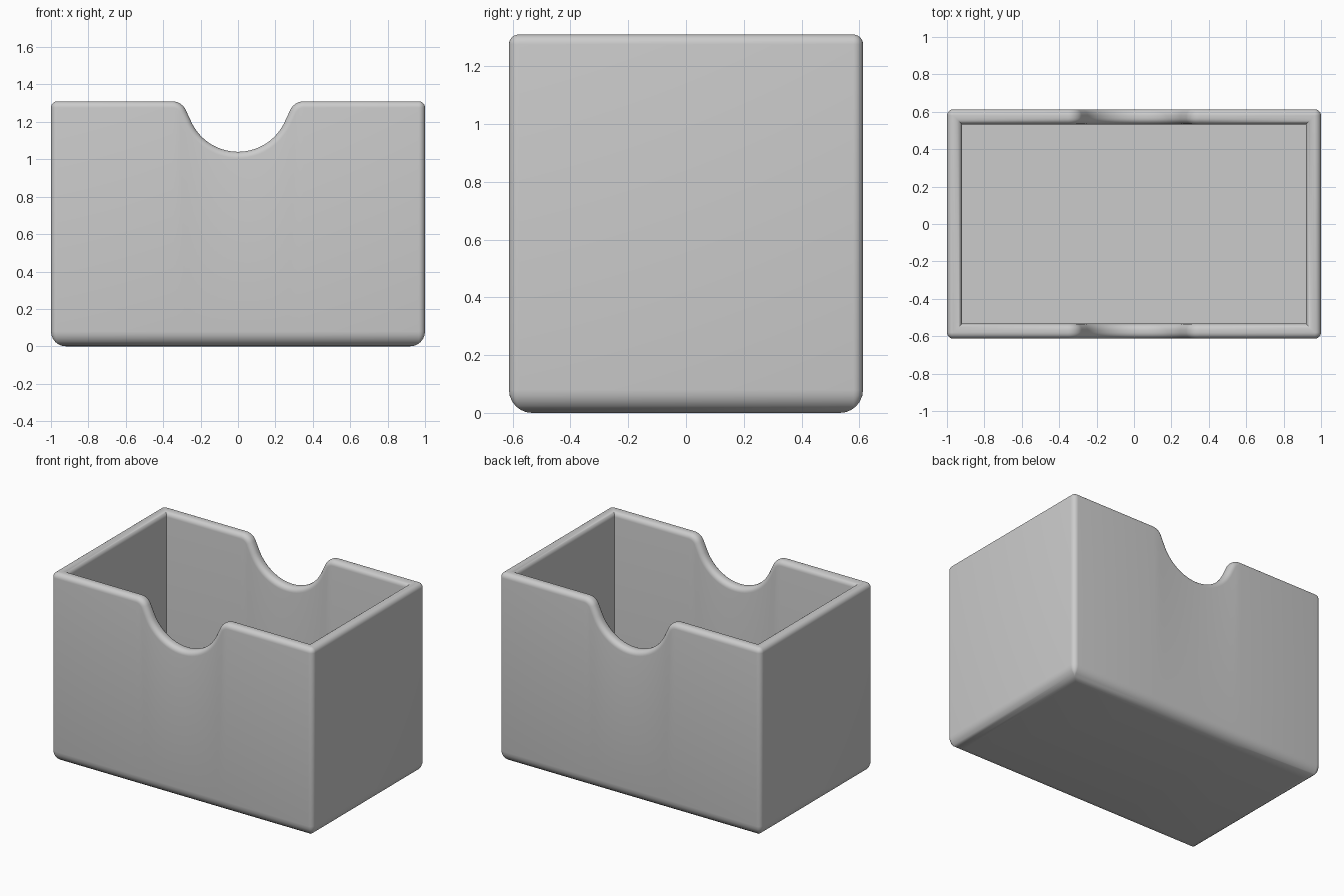
import bpy, bmesh
from math import sin, cos, pi, radians

cube = bpy.data.objects.get("Cube")
if cube:
    bpy.data.objects.remove(cube)

HX, HY, H = 1.0, 0.613, 1.31       # half width, half depth, height
WALL, FLOOR = 0.08, 0.08
RIM, BASE, CORNER = 0.034, 0.08, 0.034   # rounding radii
SCOOP, SHOULDER, SLOPE = 0.275, 0.08, radians(65)
SCOOP_Z, SHOULDER_X = 1.04, 0.352
SEG = 6

# Finger scoop: half of the rim line as (x, z, normal angle from vertical)
half = []
for i in range(9):
    a = SLOPE * i / 8
    half.append((-SHOULDER_X + SHOULDER * sin(a), H - SHOULDER * (1 - cos(a)), a))
for i in range(15):
    a = SLOPE * (1 - i / 14)
    half.append((-SCOOP * sin(a), SCOOP_Z + SCOOP * (1 - cos(a)), a))
scoop = half + [(-x, z, -a) for x, z, a in reversed(half[:-1])]


def ring(inset, drop=None, level=None):
    """One loop round the box, following the rim (drop) or flat (level)."""
    r = max(CORNER - inset, 0)
    cx, cy = HX - max(inset, CORNER), HY - max(inset, CORNER)
    pts = []

    def corner(sx, sy, start):
        for i in range(SEG + 1):
            a = start + pi / 2 * i / SEG
            z = level if drop is None else H - drop
            pts.append((sx * cx + r * cos(a), sy * cy + r * sin(a), z))

    def wall(s):
        for x, z, a in scoop:
            d = drop or 0
            pts.append((-s * (x - d * sin(a)), s * (HY - inset),
                        level if drop is None else z - d * cos(a)))

    corner(1, 1, 0)
    wall(1)
    corner(-1, 1, pi / 2)
    corner(-1, -1, pi)
    wall(-1)
    corner(1, -1, 3 * pi / 2)
    return pts


# Cross-section: rounded base, outer wall, rounded rim, inner wall, floor
quarter = [pi / 2 * i / SEG for i in range(SEG + 1)]
rings = [ring(BASE * (1 - sin(a)), level=BASE * (1 - cos(a))) for a in quarter]
rings += [ring(RIM * (1 - cos(a)), drop=RIM * (1 - sin(a))) for a in quarter]
rings += [ring(WALL - RIM * (1 - sin(a)), drop=RIM * (1 - cos(a))) for a in quarter]
rings.append(ring(WALL, level=FLOOR))

bm = bmesh.new()
loops = [[bm.verts.new(p) for p in pts] for pts in rings]
n = len(loops[0])
for lower, upper in zip(loops, loops[1:]):
    for i in range(n):
        j = (i + 1) % n
        bm.faces.new((lower[i], lower[j], upper[j], upper[i]))
bm.faces.new(list(reversed(loops[0])))
bm.faces.new(loops[-1])
bmesh.ops.remove_doubles(bm, verts=bm.verts, dist=0.0002)
bmesh.ops.recalc_face_normals(bm, faces=bm.faces)

mesh = bpy.data.meshes.new("open_box")
bm.to_mesh(mesh)
bm.free()
box = bpy.data.objects.new("open_box", mesh)
bpy.context.collection.objects.link(box)

# Plain grey finish
grey = bpy.data.materials.new("light_grey")
grey.use_nodes = True
colour = (0.6, 0.6, 0.6, 1)
grey.diffuse_color = colour
grey.node_tree.nodes["Principled BSDF"].inputs["Base Color"].default_value = colour
mesh.materials.append(grey)

bpy.context.view_layer.objects.active = box
box.select_set(True)
bpy.ops.object.shade_smooth_by_angle(angle=radians(35))
